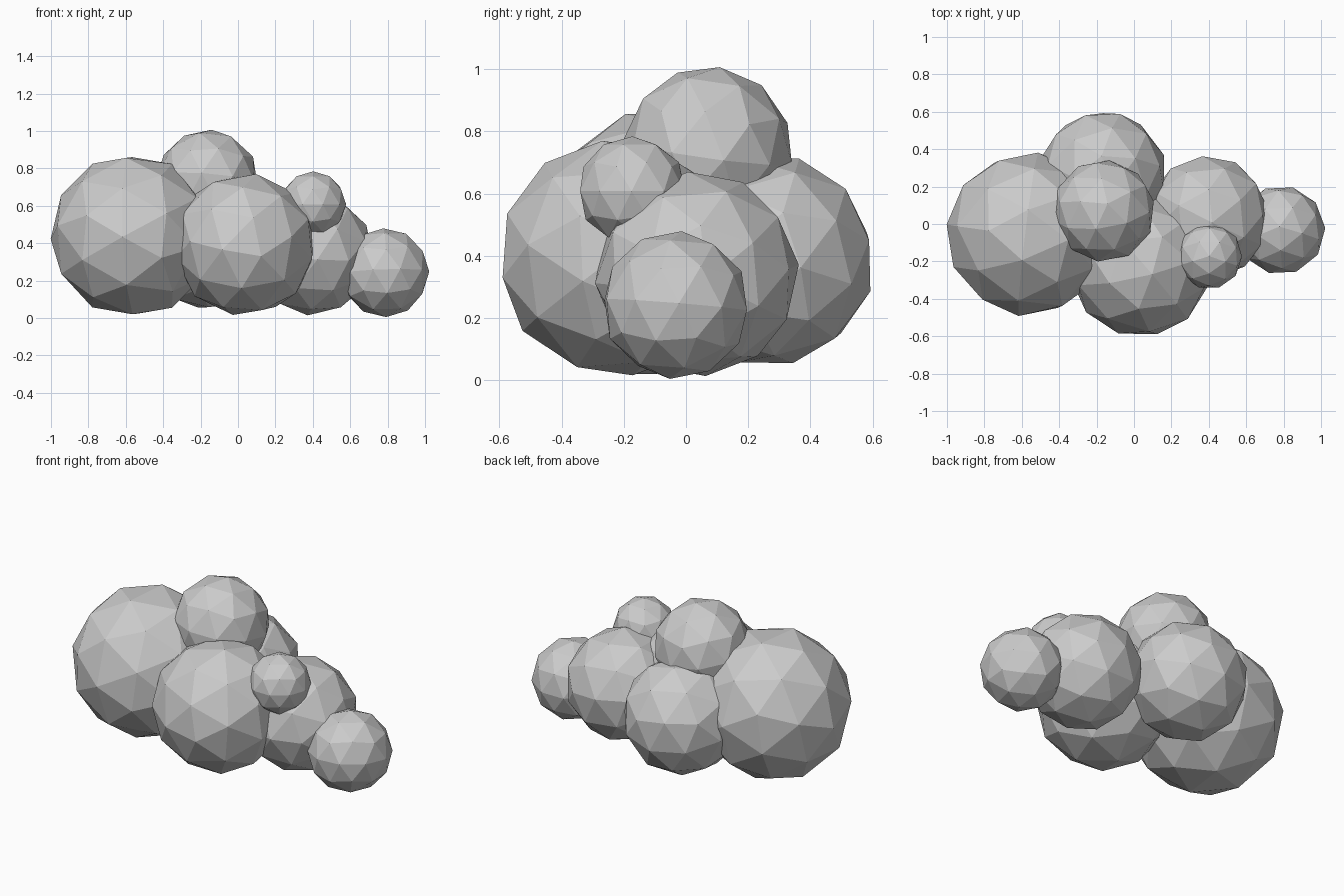
import bpy
from mathutils import Vector, Quaternion

if "Cube" in bpy.data.objects:
    bpy.data.objects.remove(bpy.data.objects["Cube"])

# name, centre, radius, direction of one corner, spin about it
PUFFS = [
    ("big_left_puff", (-0.565, -0.055, 0.440), 0.440, (-1.0, 0.12, -0.04), 0.3),
    ("front_puff", (0.035, -0.220, 0.393), 0.385, (0.24, -1.0, -0.17), 0.5),
    ("back_puff", (-0.165, 0.265, 0.385), 0.342, (0.28, 1.0, 0.2), 0.2),
    ("top_puff", (-0.163, 0.070, 0.735), 0.275, (0.08, 0.14, 1.0), 0.4),
    ("right_puff", (0.395, 0.035, 0.342), 0.330, (0.5, 1.0, 0.05), 0.1),
    ("far_right_puff", (0.785, -0.033, 0.242), 0.238, (0.03, -0.08, -1.0), 0.0),
    ("small_upper_puff", (0.402, -0.172, 0.608), 0.176, (0.0, 0.0, 1.0), 0.3),
]


def puff(name, centre, radius, corner, spin):
    bpy.ops.mesh.primitive_ico_sphere_add(subdivisions=2, radius=radius, location=centre)
    ob = bpy.context.object
    ob.name = name
    ob.rotation_mode = 'QUATERNION'
    ob.rotation_quaternion = (Vector(corner).to_track_quat('Z', 'Y')
                              @ Quaternion((0, 0, 1), spin))
    bpy.ops.object.shade_flat()


# Cloud-like cluster of overlapping faceted balls
for p in PUFFS:
    puff(*p)
